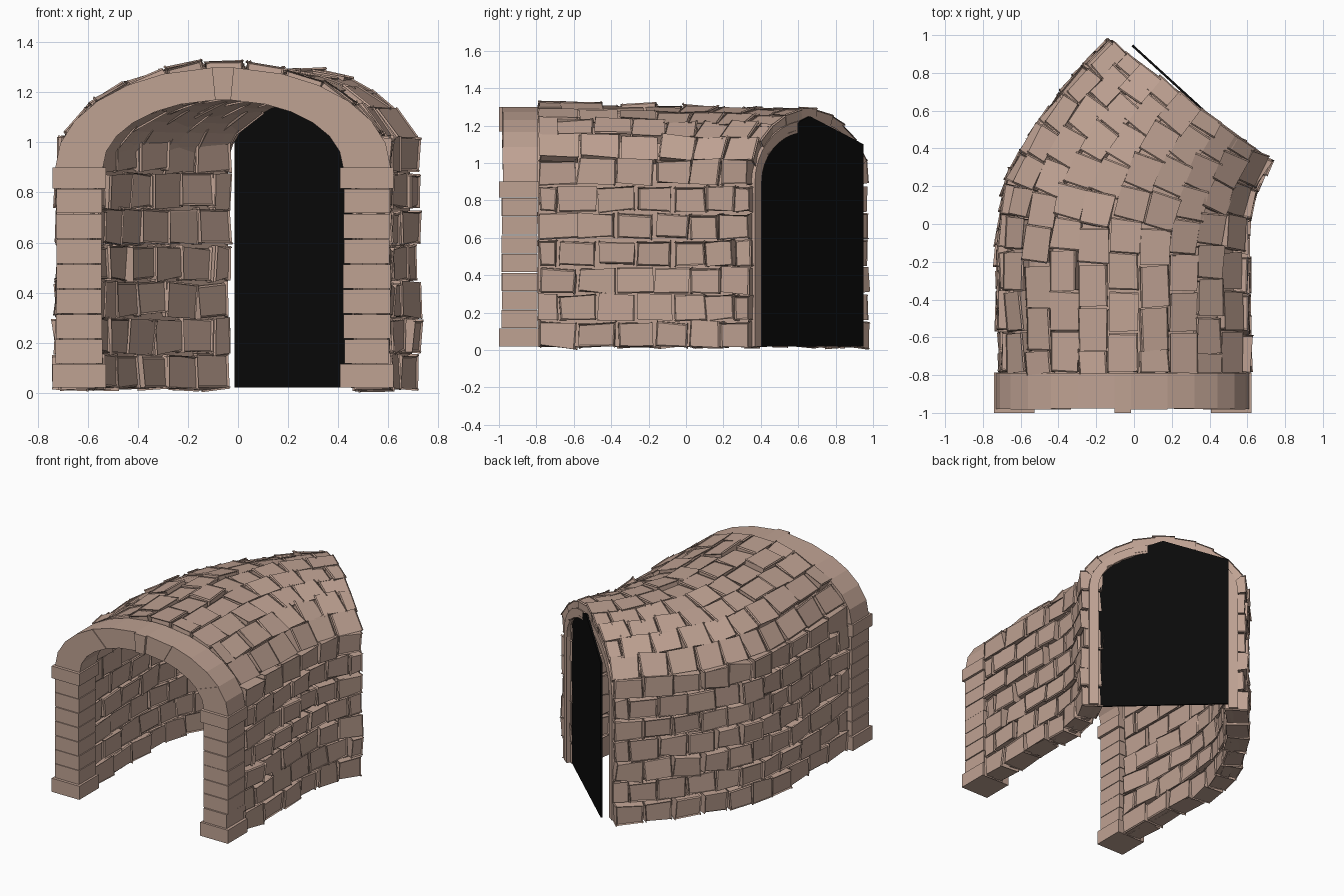
import bpy, bmesh, math, random
from mathutils import Vector, Matrix

random.seed(4)
cube = bpy.data.objects.get("Cube")
if cube:
    bpy.data.objects.remove(cube)


def material(name, rgb):
    m = bpy.data.materials.new(name)
    m.use_nodes = True
    m.diffuse_color = (*rgb, 1)
    bsdf = m.node_tree.nodes["Principled BSDF"]
    bsdf.inputs["Base Color"].default_value = (*rgb, 1)
    bsdf.inputs["Roughness"].default_value = 0.9
    return m


STONE = material("warm stone", (0.52, 0.36, 0.29))
DARK = material("black void", (0.003, 0.003, 0.003))


def finish(bm, name, mat):
    bmesh.ops.recalc_face_normals(bm, faces=bm.faces[:])
    mesh = bpy.data.meshes.new(name)
    bm.to_mesh(mesh)
    bm.free()
    mesh.materials.append(mat)
    obj = bpy.data.objects.new(name, mesh)
    bpy.context.collection.objects.link(obj)
    return obj


# Curving footprint of the passage: matching stations on both outer walls
LEFT = [(-.70, -.79), (-.71, -.42), (-.71, -.06), (-.665, .22), (-.53, .48), (-.34, .74), (-.12, .97)]
RIGHT = [(.595, -.79), (.60, -.58), (.60, -.37), (.595, -.17), (.60, .02), (.64, .18), (.72, .345)]
SPRING, WALL_TOP, ROOF_START = 0.90, 1.025, math.radians(18)


def along(points, u):
    k = min(max(u, 0), 1) * (len(points) - 1)
    i = min(int(k), len(points) - 2)
    return Vector(points[i]).lerp(Vector(points[i + 1]), k - i)


def place(u, t, z, inset=0):
    """Point at station u, t = -1 (one wall) to 1 (the other), height z."""
    a, b = along(LEFT, u), along(RIGHT, u)
    half = (b - a) / 2
    p = (a + b) / 2 + half * t * (1 - inset / half.length)
    return Vector((p.x, p.y, z))


def roof(u, angle, inset=0):
    rise = 0.415 - 0.045 * u
    return place(u, -math.cos(angle), SPRING + (rise - inset) * math.sin(angle), inset)


# Thin mortar shell behind the bricks
def section(u, inset):
    arch = [roof(u, math.pi * k / 18, inset) for k in range(19)]
    return [place(u, -1, 0.02, inset)] + arch + [place(u, 1, 0.02, inset)]


bm = bmesh.new()
STATIONS = 24
rings = []
for k in range(STATIONS + 1):
    u = k / STATIONS
    loop = section(u, 0.04) + section(u, 0.10)[::-1]
    rings.append([bm.verts.new(p) for p in loop])
size = len(rings[0])
for r0, r1 in zip(rings, rings[1:]):
    for j in range(size):
        n = (j + 1) % size
        bm.faces.new((r0[j], r0[n], r1[n], r1[j]))
for ring in (rings[0], rings[-1]):
    for j in range(size // 2 - 1):
        bm.faces.new((ring[j], ring[j + 1], ring[size - 2 - j], ring[size - 1 - j]))
finish(bm, "mortar_shell", STONE)


# Rough bricks: jittered, tapered boxes with chipped edges
def add_brick(bm, centre, forward, across, length, height, depth):
    x = forward.normalized()
    n = across.cross(x).normalized()
    y = x.cross(n)
    basis = Matrix((x, y, n)).transposed()
    tilt = [Matrix.Rotation(random.gauss(0, s), 3, ax) for s, ax in ((.035, "X"), (.035, "Y"), (.03, "Z"))]
    basis = basis @ tilt[0] @ tilt[1] @ tilt[2]
    verts = bmesh.ops.create_cube(bm, size=1)["verts"]
    lift = random.uniform(-.012, .012)
    for v in verts:
        taper = 0.94 if v.co.z > 0 else 0.97
        local = Vector((v.co.x * length * taper, v.co.y * height * taper, v.co.z * depth + lift))
        local += Vector([random.uniform(-.006, .006) for _ in range(3)])
        v.co = centre + basis @ local
    edges = list({e for v in verts for e in v.link_edges})
    bmesh.ops.bevel(bm, geom=edges, offset=0.007, segments=1, affect="EDGES")


def lay_course(bm, surface, height, depth, odd):
    """surface(u, w): w runs across the course from -0.5 to 0.5."""
    pts = [surface(k / 20, 0) for k in range(21)]
    total = sum((b - a).length for a, b in zip(pts, pts[1:]))
    count = max(3, round(total / 0.195))
    cuts = [k / count for k in range(count + 1)]
    if odd:
        cuts = [0] + [(k + 0.5) / count for k in range(count)] + [1]
    for u0, u1 in zip(cuts, cuts[1:]):
        mid = (u0 + u1) / 2
        forward = surface(u1, 0) - surface(u0, 0)
        side = surface(mid, 0.5) - surface(mid, -0.5)
        normal = side.cross(forward).normalized()
        centre = surface(mid, 0) - normal * depth * 0.45
        add_brick(bm, centre, forward, side, forward.length - 0.008, height, depth)


WALL_ROWS, ROOF_ROWS = 7, 9
pitch = (WALL_TOP - 0.01) / WALL_ROWS
for name, t in (("right_wall_bricks", -1), ("left_wall_bricks", 1)):
    bm = bmesh.new()
    for row in range(WALL_ROWS):
        z = 0.01 + pitch * (row + 0.5)
        lay_course(bm, lambda u, w: place(u, t, z - t * w * pitch), 0.133, 0.13, row % 2)
    finish(bm, name, STONE)

# Roof courses spaced evenly by arc length
samples = [ROOF_START + (math.pi - 2 * ROOF_START) * k / 180 for k in range(181)]
dist = [0]
for a, b in zip(samples, samples[1:]):
    dist.append(dist[-1] + (roof(0, b) - roof(0, a)).length)


def angle_at(d):
    return samples[min(range(len(dist)), key=lambda k: abs(dist[k] - d))]


bm = bmesh.new()
step = dist[-1] / ROOF_ROWS
for row in range(ROOF_ROWS):
    a0, am, a1 = (angle_at(step * (row + f)) for f in (0, 0.5, 1))

    def course(u, w):
        return roof(u, am + w * (a1 - a0))

    lay_course(bm, course, step * 0.96, 0.10, row % 2)
finish(bm, "roof_bricks", STONE)


# Entrance: two block pillars with bases and capitals
def block(bm, x, half_w, y0, y1, z0, z1):
    verts = bmesh.ops.create_cube(bm, size=1)["verts"]
    for v in verts:
        v.co = Vector((x + v.co.x * 2 * half_w, (y0 + y1) / 2 + v.co.y * (y1 - y0),
                       (z0 + z1) / 2 + v.co.z * (z1 - z0)))


ARCH_X = -0.06
for name, side in (("right_pillar", -1), ("left_pillar", 1)):
    bm = bmesh.new()
    x = ARCH_X + side * 0.575
    block(bm, x, 0.107, -1.0, -0.785, 0.02, 0.115)
    block(bm, x, 0.107, -1.0, -0.785, 0.815, 0.90)
    for k in range(7):
        z = 0.115 + 0.1 * k
        wobble = random.uniform(-.003, .003)
        block(bm, x, 0.092 + wobble, -0.985 + wobble, -0.795, z + .002, z + .098)
    finish(bm, name, STONE)

# Entrance arch: wedge stones on an ellipse with a proud keystone
bm = bmesh.new()
WEDGES = 13
for k in range(WEDGES):
    key = k == WEDGES // 2
    front = -1.0 if key else -0.98 + random.uniform(-.003, .003)
    corners = []
    for j in (k, k + 1):
        a = math.pi * j / WEDGES
        if key:
            a += (0.055 if j == k else -0.055)
        elif j in (WEDGES // 2, WEDGES // 2 + 1):
            a += 0.055 if j == WEDGES // 2 else -0.055
        c, s = math.cos(a), math.sin(a)
        pair = [(ARCH_X + 0.48 * c, 0.9 + 0.27 * s), (ARCH_X + 0.67 * c, 0.9 + 0.40 * s)]
        corners += pair if j == k else pair[::-1]
    near = [bm.verts.new((x, front, z)) for x, z in corners]
    far = [bm.verts.new((x, -0.79, z)) for x, z in corners]
    bm.faces.new(near)
    bm.faces.new(far[::-1])
    for j in range(4):
        n = (j + 1) % 4
        bm.faces.new((near[j], far[j], far[n], near[n]))
finish(bm, "entrance_arch", STONE)

# Dark gabled panel closing the far end
a, b = Vector((-0.005, 0.95)), Vector((0.625, 0.375))
back = Vector((b.y - a.y, a.x - b.x)).normalized() * 0.012
outline = [(0, 0.02), (1, 0.02), (1, 1.10), (0.5, 1.25), (0, 1.10)]
bm = bmesh.new()
faces = []
for offset in (Vector((0, 0)), back):
    faces.append([bm.verts.new((*(a.lerp(b, f) + offset), z)) for f, z in outline])
    bm.faces.new(faces[-1])
for j in range(len(outline)):
    n = (j + 1) % len(outline)
    bm.faces.new((faces[0][j], faces[0][n], faces[1][n], faces[1][j]))
finish(bm, "dark_end_panel", DARK)
